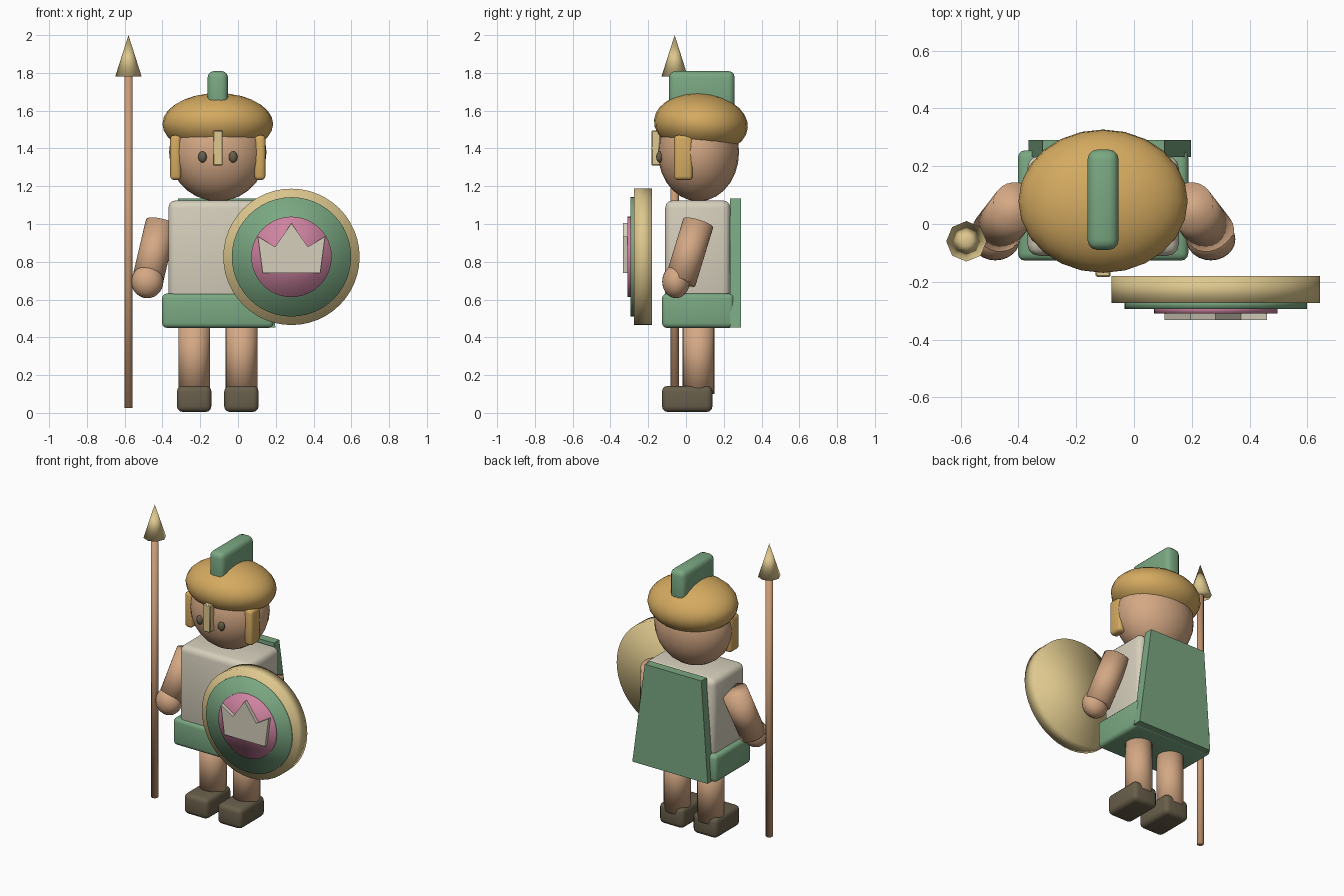
import bpy, bmesh, math
from mathutils import Vector

if "Cube" in bpy.data.objects:
    bpy.data.objects.remove(bpy.data.objects["Cube"])

CX = -0.107   # centre line of the figure
CY = 0.066    # depth of the head and limbs


def material(name, rgb):
    lin = [((c / 255 + 0.055) / 1.055) ** 2.4 for c in rgb] + [1]
    m = bpy.data.materials.new(name)
    m.use_nodes = True
    m.diffuse_color = lin
    m.node_tree.nodes["Principled BSDF"].inputs["Base Color"].default_value = lin
    return m


SKIN = material("skin", (212, 168, 132))
WOOD = material("wood", (204, 156, 118))
GOLD = material("helmet gold", (212, 170, 96))
BRASS = material("pale brass", (222, 200, 142))
GREEN = material("green cloth", (122, 168, 130))
CREAM = material("cream linen", (214, 207, 188))
PINK = material("pink", (208, 132, 162))
LEATHER = material("dark leather", (104, 94, 74))


def finish(name, mat, smooth=True):
    ob = bpy.context.object
    ob.name = name
    ob.data.materials.append(mat)
    if smooth:
        bpy.ops.object.shade_smooth()
    return ob


def ball(name, mat, loc, radii, tilt=0.0, seg=24):
    bpy.ops.mesh.primitive_uv_sphere_add(segments=seg, ring_count=seg // 2 + 2,
                                         location=loc, rotation=(tilt, 0, 0))
    bpy.context.object.scale = radii
    return finish(name, mat)


def block(name, mat, low, high, bevel, segments=3):
    low, high = Vector(low), Vector(high)
    bpy.ops.mesh.primitive_cube_add(size=1, location=(low + high) / 2)
    ob = bpy.context.object
    ob.scale = high - low
    bpy.ops.object.transform_apply(location=False, rotation=False, scale=True)
    mod = ob.modifiers.new("rounding", "BEVEL")
    mod.width, mod.segments = bevel, segments
    bpy.ops.object.modifier_apply(modifier=mod.name)
    finish(name, mat, False)
    bpy.ops.object.shade_smooth_by_angle(angle=math.radians(40))
    return ob


def rod(name, mat, a, b, r, r_end=None, seg=24):
    a, b = Vector(a), Vector(b)
    d = b - a
    bpy.ops.mesh.primitive_cone_add(vertices=seg, radius1=r, radius2=r if r_end is None else r_end,
                                    depth=d.length, location=(a + b) / 2,
                                    rotation=d.to_track_quat("Z", "Y").to_euler())
    return finish(name, mat)


def plate(name, mat, front, back):
    """Closed solid between two matching outlines."""
    bm = bmesh.new()
    f = [bm.verts.new(p) for p in front]
    k = [bm.verts.new(p) for p in back]
    bm.faces.new(f)
    bm.faces.new(k[::-1])
    for i in range(len(f)):
        j = (i + 1) % len(f)
        bm.faces.new((f[i], k[i], k[j], f[j]))
    bmesh.ops.recalc_face_normals(bm, faces=bm.faces)
    me = bpy.data.meshes.new(name)
    bm.to_mesh(me)
    bm.free()
    me.materials.append(mat)
    ob = bpy.data.objects.new(name, me)
    bpy.context.collection.objects.link(ob)
    return ob


# Head and helmet
ball("head", SKIN, (CX, CY, 1.38), (0.258, 0.215, 0.26))
ball("helmet", GOLD, (CX, 0.079, 1.53), (0.293, 0.249, 0.162), math.radians(-5))
block("crest", GREEN, (CX - 0.054, -0.09, 1.58), (CX + 0.054, 0.258, 1.81), 0.035)
block("nose_guard", BRASS, (CX - 0.026, -0.183, 1.31), (CX + 0.026, -0.135, 1.495), 0.005, 1)

# Body
block("tunic", CREAM, (CX - 0.262, -0.11, 0.58), (CX + 0.262, 0.235, 1.125), 0.04)
block("skirt", GREEN, (CX - 0.295, -0.127, 0.45), (CX + 0.295, 0.255, 0.632), 0.025)

# Paired parts
for side, s in (("right", -1), ("left", 1)):
    ball(side + "_eye", LEATHER, (CX + s * 0.081, -0.14, 1.355), (0.023, 0.018, 0.03), seg=12)
    x = CX + s * 0.223
    block(side + "_cheek_guard", GOLD, (x - 0.029, -0.063, 1.233), (x + 0.029, 0.035, 1.47), 0.02)
    rod(side + "_arm", SKIN, (CX + s * 0.3, 0.065, 1.005), (CX + s * 0.373, -0.03, 0.695), 0.083)
    ball(side + "_hand", SKIN, (CX + s * 0.373, -0.053, 0.695), (0.085, 0.073, 0.088))
    x = CX + s * 0.125
    rod(side + "_leg", SKIN, (x, CY, 0.1), (x, CY, 0.5), 0.084)
    block(side + "_shoe", LEATHER, (x - 0.091, -0.127, 0.005), (x + 0.091, 0.14, 0.143), 0.03)

# Cape, flaring toward the hem
hem = [(-0.317, 1.135), (0.105, 1.135), (0.198, 0.453), (-0.365, 0.453)]
plate("cape", GREEN, [(x, 0.232, z) for x, z in hem], [(x, 0.29, z) for x, z in hem])

# Spear
rod("spear_shaft", WOOD, (-0.58, -0.06, 0.025), (-0.58, -0.06, 1.79), 0.022, seg=12)
rod("spear_tip", BRASS, (-0.58, -0.06, 1.78), (-0.58, -0.06, 2.0), 0.07, 0, seg=8)

# Shield of stacked discs with a crown emblem
SX, SZ = 0.283, 0.826
for name, mat, r, y0, y1 in (("shield_rim", BRASS, 0.361, -0.18, -0.274),
                             ("shield_field", GREEN, 0.316, -0.26, -0.294),
                             ("shield_boss", PINK, 0.213, -0.28, -0.31)):
    rod(name, mat, (SX, y0, SZ), (SX, y1, SZ), r, seg=48)
half = [(0.152, -0.086), (0.178, 0.108), (0.087, 0.053)]
crown = [(SX + x, SZ + z) for x, z in half + [(0, 0.178)]]
crown += [(SX - x, SZ + z) for x, z in half[::-1]]
plate("crown_emblem", CREAM, [(x, -0.333, z) for x, z in crown],
      [(x, -0.305, z) for x, z in crown])
